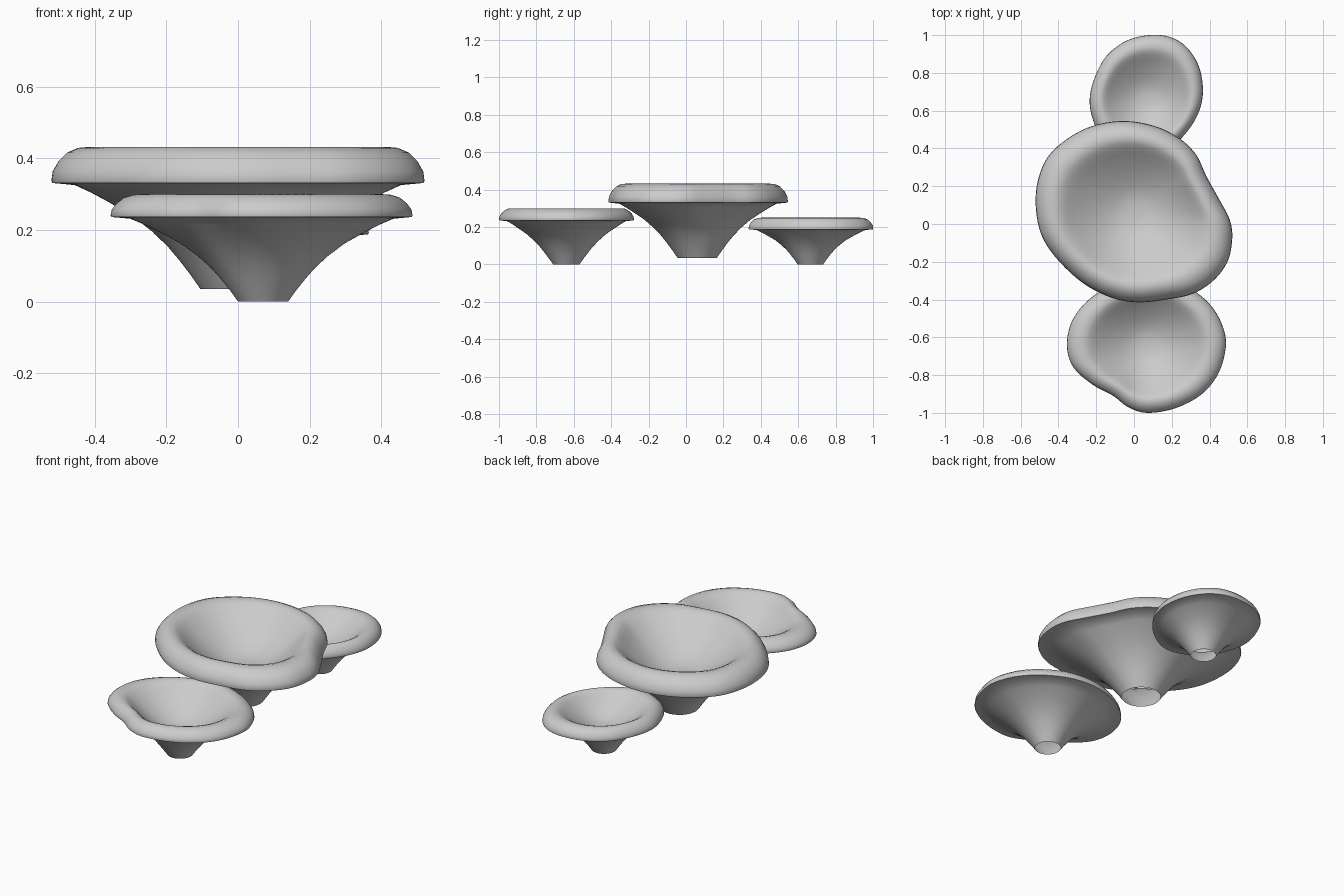
import bpy, bmesh, math
from mathutils import Vector

STEPS = 6  # samples between outline points

# Wall below the rim: (share of outline radius, share of wall height)
WALL = [(0.22, 0.13), (0.29, 0.27), (0.36, 0.40), (0.45, 0.54), (0.565, 0.69),
        (0.695, 0.82), (0.79, 0.91), (0.875, 0.98), (0.995, 1.0)]
# Rolled rim: (share of radius, share of rim height)
RIM = [(1.0, 0.06), (0.993, 0.32), (0.962, 0.6), (0.915, 0.84), (0.86, 0.97), (0.80, 1.0)]
# Inner bowl: (share of radius, share of bowl depth)
BOWL = [(0.75, 0.05), (0.70, 0.135), (0.64, 0.26), (0.56, 0.42), (0.46, 0.60),
        (0.35, 0.77), (0.24, 0.91), (0.14, 0.985), (0.05, 1.0)]


def smooth_loop(points):
    """Closed Catmull-Rom curve through the outline points."""
    pts = [Vector(p) for p in points]
    n, out = len(pts), []
    for i in range(n):
        a, b, c, d = (pts[(i + k - 1) % n] for k in range(4))
        for s in range(STEPS):
            t = s / STEPS
            out.append(0.5 * (2 * b + (c - a) * t + (2 * a - 5 * b + 4 * c - d) * t ** 2
                              + (3 * b - a - 3 * c + d) * t ** 3))
    return out


def cup(name, centre, foot, z0, z1, z2, depth, outline):
    c = Vector(centre)
    offsets = [p - c for p in smooth_loop(outline)]
    mean = sum(o.length for o in offsets) / len(offsets)
    base = foot / mean
    rings = [(base, z0)]
    rings += [(f + (base - 0.16) * (1 - h), z0 + h * (z1 - z0)) for f, h in WALL]
    rings += [(f, z1 + h * (z2 - z1)) for f, h in RIM]
    rings += [(f, z2 - h * depth) for f, h in BOWL]
    bm = bmesh.new()
    loops = []
    for f, z in rings:
        w = min(1, max(0, (f - 0.25) / 0.65))  # round near the axis, wavy at the rim
        loop = []
        for o in offsets:
            p = c + f * (o.normalized() * mean).lerp(o, w)
            loop.append(bm.verts.new((p.x, p.y, z)))
        loops.append(loop)
    n = len(offsets)
    for lo, hi in zip(loops, loops[1:]):
        for i in range(n):
            j = (i + 1) % n
            bm.faces.new((lo[i], lo[j], hi[j], hi[i]))
    bm.faces.new(loops[-1])  # bowl floor; the foot stays open
    me = bpy.data.meshes.new(name)
    bm.to_mesh(me)
    bm.free()
    ob = bpy.data.objects.new(name, me)
    bpy.context.collection.objects.link(ob)
    bpy.ops.object.select_all(action='DESELECT')
    ob.select_set(True)
    bpy.context.view_layer.objects.active = ob
    bpy.ops.object.shade_smooth_by_angle(angle=math.radians(40))


# Large cup in the middle
cup("middle_cup", (0, 0.06), 0.105, 0.035, 0.331, 0.432, 0.19, [
    (0.52, -0.08), (0.508, 0.02), (0.457, 0.12), (0.385, 0.25), (0.33, 0.365), (0.245, 0.45),
    (0.12, 0.515), (-0.04, 0.545), (-0.2, 0.525), (-0.34, 0.46), (-0.46, 0.35),
    (-0.515, 0.2), (-0.515, 0.04), (-0.475, -0.09), (-0.385, -0.21), (-0.26, -0.32),
    (-0.12, -0.39), (0.02, -0.415), (0.17, -0.40), (0.31, -0.37), (0.42, -0.30), (0.495, -0.2)])

# Front cup
cup("front_cup", (0.07, -0.64), 0.07, 0.0, 0.236, 0.30, 0.158, [
    (0.487, -0.64), (0.465, -0.53), (0.41, -0.435), (0.32, -0.355), (0.2, -0.295), (0.07, -0.278),
    (-0.06, -0.3), (-0.17, -0.35), (-0.27, -0.43), (-0.335, -0.53), (-0.355, -0.65),
    (-0.32, -0.76), (-0.22, -0.85), (-0.11, -0.91), (-0.03, -0.97), (0.07, -1.0),
    (0.22, -0.975), (0.36, -0.9), (0.45, -0.785)])

# Small cup at the back
cup("back_cup", (0.07, 0.665), 0.068, 0.0, 0.188, 0.25, 0.117, [
    (0.365, 0.70), (0.345, 0.83), (0.28, 0.935), (0.19, 0.99), (0.08, 1.0), (-0.04, 0.97),
    (-0.145, 0.89), (-0.21, 0.77), (-0.235, 0.65), (-0.21, 0.53), (-0.15, 0.42),
    (-0.05, 0.355), (0.06, 0.336), (0.17, 0.385), (0.27, 0.475), (0.34, 0.585)])
